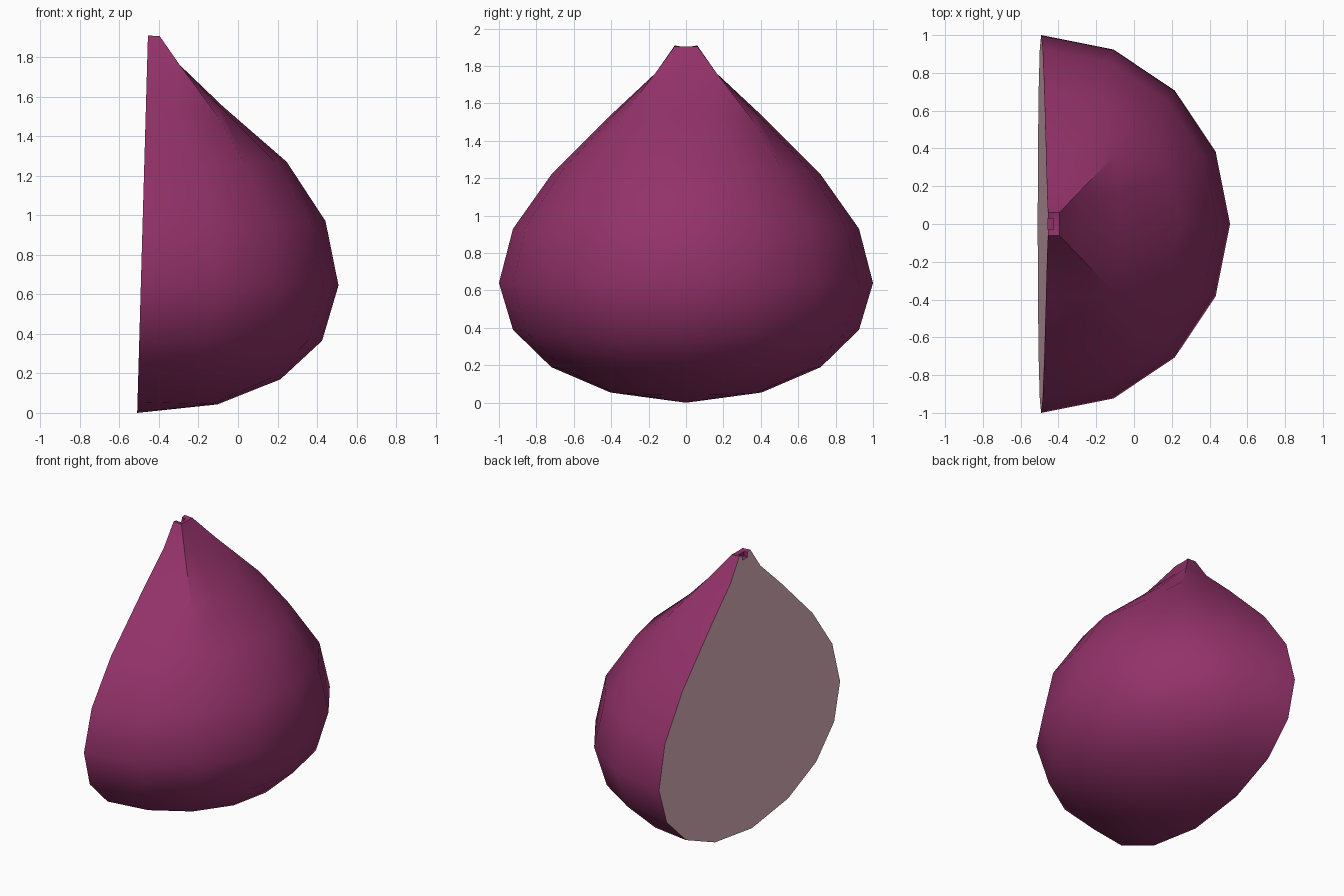
import bpy, bmesh, math

if "Cube" in bpy.data.objects:
    bpy.data.objects.remove(bpy.data.objects["Cube"])


def material(name, rgb):
    m = bpy.data.materials.new(name)
    m.diffuse_color = (*rgb, 1)
    m.use_nodes = True
    m.node_tree.nodes["Principled BSDF"].inputs["Base Color"].default_value = m.diffuse_color
    return m


# radius, height, extra height on the rounded side, squareness of the ring
PROFILE = [
    (0.405, 0.055, -0.012, 0), (0.72, 0.19, -0.02, 0), (0.925, 0.39, -0.025, 0),
    (1.0, 0.64, 0.005, 0), (0.925, 0.93, 0.04, 0), (0.72, 1.22, 0.05, 0),
    (0.39, 1.55, 0.0, 0.85), (0.165, 1.76, 0.0, 1), (0.06, 1.91, -0.006, 1),
    (0.03, 1.905, -0.006, 1), (0.03, 1.87, 0.0, 1),
]
SEG = 8           # segments round the half
X0 = -0.51        # foot of the cut plane
LEAN = 0.0285     # the cut leans slightly towards +x

bm = bmesh.new()


def ring(r, z, dz, sq):
    out = []
    for k in range(SEG + 1):
        a = math.pi * (k / SEG - 0.5)
        c, s = math.cos(a), math.sin(a)
        if k in (0, SEG):
            c = 0.0
        grow = 1 + sq * (1 / max(abs(c), abs(s)) - 1)
        # blended ring sags at its corners
        sag = -0.07 * (grow - 1) / 0.414 if 0 < sq < 1 else 0
        zz = z + dz * c + sag
        out.append(bm.verts.new((X0 + r * grow * c + LEAN * zz, r * grow * s, zz)))
    return out


# Skin: half-revolved bulb running into a square hollow stem
foot = bm.verts.new((X0, 0, 0))
rings = [ring(*p) for p in PROFILE]
for k in range(SEG):
    bm.faces.new((foot, rings[0][k + 1], rings[0][k]))
for lo, hi in zip(rings, rings[1:]):
    for k in range(SEG):
        bm.faces.new((lo[k], lo[k + 1], hi[k + 1], hi[k]))
bm.faces.new(rings[-1])  # floor of the stem hollow

# Flat cut face
cut = bm.faces.new([foot] + [r[0] for r in rings] + [r[-1] for r in reversed(rings)])
cut.material_index = 1
bmesh.ops.recalc_face_normals(bm, faces=bm.faces)

mesh = bpy.data.meshes.new("half_onion")
bm.to_mesh(mesh)
bm.free()
mesh.materials.append(material("purple skin", (0.29, 0.032, 0.142)))
mesh.materials.append(material("pale pink flesh", (0.75, 0.47, 0.53)))
onion = bpy.data.objects.new("half_onion", mesh)
bpy.context.collection.objects.link(onion)
bpy.context.view_layer.objects.active = onion
onion.select_set(True)
bpy.ops.object.shade_smooth_by_angle(angle=math.radians(45))
